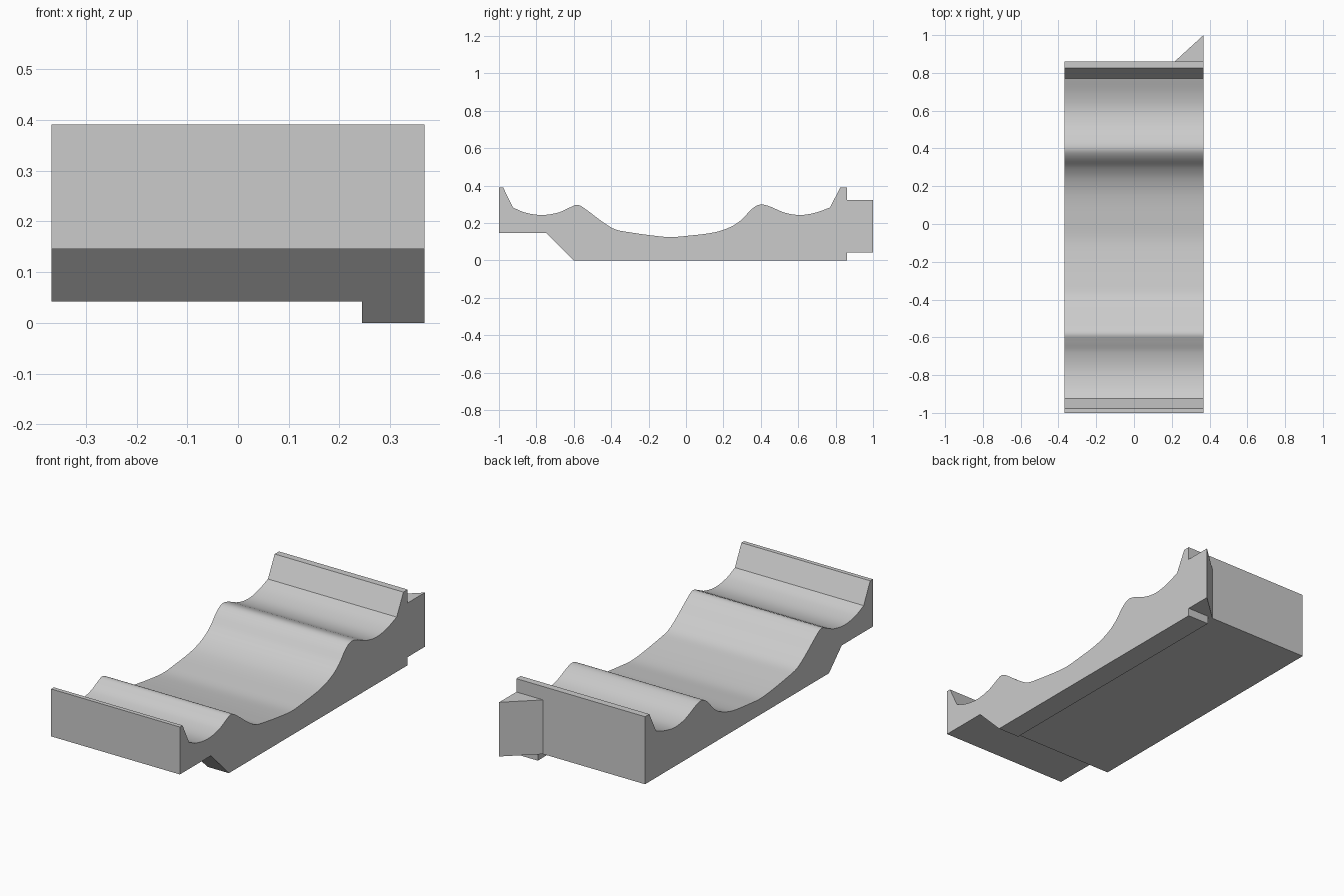
import bpy
import bmesh
from mathutils import Vector

cube = bpy.data.objects.get("Cube")
if cube:
    bpy.data.objects.remove(cube, do_unlink=True)

HALF = 0.368      # half width of the block
BASE = 0.042      # underside of the main body
BACK = 0.86       # rear face of the main body

grey = bpy.data.materials.new("light_grey")
grey.use_nodes = True
colour = (0.6, 0.6, 0.6, 1)
grey.diffuse_color = colour
grey.node_tree.nodes["Principled BSDF"].inputs["Base Color"].default_value = colour


def prism(name, outline, offset, smooth=False):
    """Extrude a closed outline of 3D points along an offset."""
    bm = bmesh.new()
    face = bm.faces.new([bm.verts.new(p) for p in outline])
    new = bmesh.ops.extrude_face_region(bm, geom=[face], use_keep_orig=True)["geom"]
    moved = [g for g in new if isinstance(g, bmesh.types.BMVert)]
    bmesh.ops.translate(bm, verts=moved, vec=offset)
    bmesh.ops.recalc_face_normals(bm, faces=bm.faces)
    mesh = bpy.data.meshes.new(name)
    bm.to_mesh(mesh)
    bm.free()
    mesh.materials.append(grey)
    obj = bpy.data.objects.new(name, mesh)
    bpy.context.collection.objects.link(obj)
    if smooth:
        bpy.ops.object.select_all(action="DESELECT")
        obj.select_set(True)
        bpy.context.view_layer.objects.active = obj
        bpy.ops.object.shade_smooth_by_angle(angle=0.45)
    return obj


def spline(points, steps=5):
    """Smooth curve through the points (Catmull-Rom with chord-scaled tangents)."""
    pts = [Vector(p) for p in points]
    n = len(pts)
    out = []
    for i in range(n - 1):
        a, b = pts[i], pts[i + 1]
        before, after = pts[max(i - 1, 0)], pts[min(i + 2, n - 1)]
        span = b.x - a.x
        ma = (b - before) / (b.x - before.x) * span
        mb = (after - a) / (after.x - a.x) * span
        for s in range(steps):
            t = s / steps
            out.append(a * (2*t**3 - 3*t**2 + 1) + ma * (t**3 - 2*t**2 + t)
                       + b * (3*t**2 - 2*t**3) + mb * (t**3 - t**2))
    return out + [pts[-1]]


# Wavy top: small trough, crest, wide valley, crest, small trough
wave = spline([
    (-0.925, 0.283), (-0.86, 0.256), (-0.77, 0.243), (-0.68, 0.257),
    (-0.62, 0.284), (-0.585, 0.297), (-0.555, 0.287), (-0.44, 0.202),
    (-0.38, 0.167), (-0.31, 0.152), (-0.16, 0.131), (-0.08, 0.125),
    (0.0, 0.131), (0.15, 0.15), (0.24, 0.18), (0.30, 0.22),
    (0.345, 0.269), (0.38, 0.294), (0.41, 0.299), (0.45, 0.288),
    (0.53, 0.255), (0.61, 0.243), (0.69, 0.255), (0.77, 0.283)])

# Main body: raised end lips, wavy top, undercut front
section = [(-1, 0.146), (-1, 0.391), (-0.978, 0.391)]
section += [tuple(p) for p in wave]
section += [(0.825, 0.391), (BACK, 0.391), (BACK, BASE), (-0.642, BASE), (-0.746, 0.146)]
prism("main_body", [(-HALF, y, z) for y, z in section], (2 * HALF, 0, 0), smooth=True)

# Runner under the left edge
runner = [(-0.642, BASE), (BACK, BASE), (BACK, 0), (-0.6, 0)]
prism("base_runner", [(0.245, y, z) for y, z in runner], (HALF - 0.245, 0, 0))

# Triangular tab behind the rear left corner
tab = [(0.215, BACK), (HALF, BACK), (HALF, 1)]
prism("rear_tab", [(x, y, BASE) for x, y in tab], (0, 0, 0.28))
